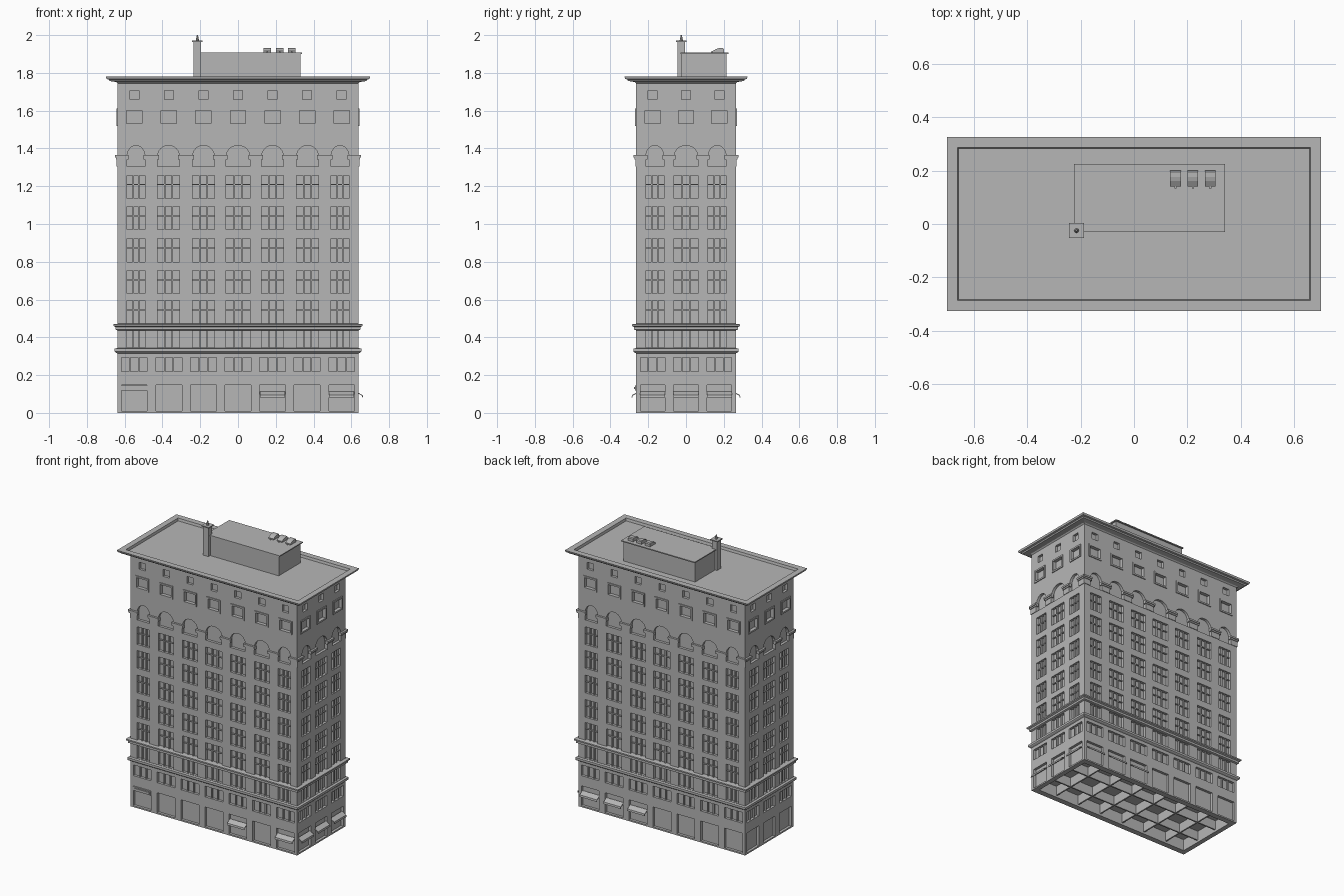
import bpy, bmesh, math
from mathutils import Matrix, Vector

if "Cube" in bpy.data.objects:
    bpy.data.objects.remove(bpy.data.objects["Cube"])

stone = bpy.data.materials.new("grey stone")
stone.use_nodes = True
GREY = (0.47, 0.47, 0.47, 1)
stone.diffuse_color = GREY
stone.node_tree.nodes["Principled BSDF"].inputs["Base Color"].default_value = GREY

X, Y = 0.638, 0.264          # half sizes of the walls
RECESS = 0.018
# side name -> (turn, wall distance, is the long side)
SIDES = {"front": (0, Y, True), "right": (90, X, False),
         "back": (180, Y, True), "left": (270, X, False)}


def prism(bm, pts, offset):
    """Solid made by sweeping a flat outline along an offset."""
    a = [bm.verts.new(p) for p in pts]
    b = [bm.verts.new(Vector(p) + Vector(offset)) for p in pts]
    n = len(a)
    faces = [bm.faces.new(a), bm.faces.new(b[::-1])]
    faces += [bm.faces.new((a[i], b[i], b[(i + 1) % n], a[(i + 1) % n])) for i in range(n)]
    bmesh.ops.recalc_face_normals(bm, faces=faces)
    return a + b


def box(bm, x0, x1, y0, y1, z0, z1):
    pts = [(x0, y0, z0), (x1, y0, z0), (x1, y1, z0), (x0, y1, z0)]
    return prism(bm, pts, (0, 0, z1 - z0))


def to_wall(bm, verts, side):
    """Turn verts built on a wall at y = 0, outward -y, to a side."""
    turn, dist, _ = SIDES[side]
    m = Matrix.Rotation(math.radians(turn), 4, 'Z') @ Matrix.Translation((0, -dist, 0))
    bmesh.ops.transform(bm, matrix=m, verts=verts)


def wall_box(bm, side, u0, u1, z0, z1, d0, d1):
    to_wall(bm, box(bm, u0, u1, -d1, -d0, z0, z1), side)


def rings(bm, levels):
    """Stacked rectangles joined to a closed solid."""
    loops = [[bm.verts.new((sx * x, sy * y, z)) for sx, sy in
              ((-1, -1), (1, -1), (1, 1), (-1, 1))] for x, y, z in levels]
    for a, b in zip(loops, loops[1:]):
        for i in range(4):
            j = (i + 1) % 4
            bm.faces.new((a[i], a[j], b[j], b[i]))
    bm.faces.new(loops[0][::-1])
    bm.faces.new(loops[-1])


def finish(bm, name):
    mesh = bpy.data.meshes.new(name)
    bm.to_mesh(mesh)
    bm.free()
    mesh.materials.append(stone)
    ob = bpy.data.objects.new(name, mesh)
    bpy.context.collection.objects.link(ob)
    return ob


def bays(long, kind):
    """Centre and width of each opening along a side."""
    if kind == "shaft":
        half = [(0, 0.125), (0.183, 0.115), (0.368, 0.115), (0.54, 0.095)] if long else \
               [(0, 0.125), (0.165, 0.095)]
    else:
        w = {"door": 0.137, "square": 0.082, "small": 0.048}[kind]
        step = 0.183 if long else 0.177
        half = [(i * step, w) for i in range(4 if long else 2)]
        if kind == "door" and not long:
            half = [(u, 0.13) for u, _ in half]
    return sorted([(-u, w) for u, w in half[1:]] + half)


# Rows: bottom, top, bay kind, upright bars, cross bars
ROWS = [(0.01, 0.148, "door", 0, 0), (0.218, 0.292, "door", 2, 0),
        (0.345, 0.435, "shaft", 2, 0)]
ROWS += [(z, z + 0.122, "shaft", 2, 1) for z in (0.472, 0.631, 0.80, 0.97, 1.135)]
ROWS += [(1.531, 1.6, "square", 0, 0), (1.66, 1.708, "small", 0, 0)]

cut, bars, frames, caps = (bmesh.new() for _ in range(4))
SPRING, CAP_LOW = 1.358, 1.305
for side, (_, dist, long) in SIDES.items():
    for z0, z1, kind, ups, crosses in ROWS:
        for u, w in bays(long, kind):
            wall_box(cut, side, u - w / 2, u + w / 2, z0, z1, -RECESS, 0.05)
            # glazing bars
            for i in range(ups):
                c = u + w * ((i + 1) / (ups + 1) - 0.5)
                wall_box(bars, side, c - 0.004, c + 0.004, z0, z1, -RECESS - 0.002, -0.007)
            for i in range(crosses):
                c = z0 + (z1 - z0) * 0.6
                wall_box(bars, side, u - w / 2, u + w / 2, c - 0.003, c + 0.003,
                         -RECESS - 0.002, -0.009)
            # raised surround of the upper windows
            if kind == "square":
                a, t = w / 2, 0.011
                for s in (-1, 1):
                    e = sorted((u + s * a, u + s * (a + t)))
                    wall_box(frames, side, *e, z0 - t, z1 + t, -0.004, 0.006)
                wall_box(frames, side, u - a, u + a, z1, z1 + t, -0.004, 0.006)
                wall_box(frames, side, u - a, u + a, z0 - t, z0, -0.004, 0.006)
    # arched recesses
    shaft = bays(long, "shaft")
    for u, w in shaft:
        r = w / 2
        pts = [(u - r, -0.05, CAP_LOW), (u + r, -0.05, CAP_LOW)]
        pts += [(u + r * math.cos(k * math.pi / 12), -0.05,
                 SPRING + 0.058 * math.sin(k * math.pi / 12)) for k in range(13)]
        to_wall(cut, prism(cut, pts, (0, 0.05 + RECESS, 0)), side)
    # capitals between the arches, wrapping the corners
    half = X if long else Y
    edges = [-half - 0.004] + [e for u, w in shaft for e in (u - w / 2, u + w / 2)] + [half + 0.004]
    for a, b in zip(edges[::2], edges[1::2]):
        lo = 0.008 if a > -half else 0.005
        hi = 0.008 if b < half else 0.005
        wall_box(caps, side, a, b, CAP_LOW, 1.342, -0.01, 0.004)
        wall_box(caps, side, a - lo, b + hi, 1.342, 1.352, -0.01, 0.009)
        wall_box(caps, side, a - lo, b + hi, 1.352, 1.364, -0.01, 0.014)

# Hollow underside
box(cut, -0.605, 0.605, -0.225, 0.225, -0.1, 0.08)

# Main walls with all openings cut in
bm = bmesh.new()
box(bm, -X, X, -Y, Y, 0, 1.757)
walls = finish(bm, "walls")
cutter = finish(cut, "opening_cutter")
cutter.hide_render = True
mod = walls.modifiers.new("openings", 'BOOLEAN')
mod.operation, mod.solver, mod.object = 'DIFFERENCE', 'EXACT', cutter
bpy.context.view_layer.objects.active = walls
bpy.ops.object.modifier_apply(modifier=mod.name)
bpy.data.objects.remove(cutter)

finish(bars, "window_bars")
finish(frames, "upper_window_frames")
finish(caps, "arch_capitals")

# Thin partitions under the ground floor
bm = bmesh.new()
for i in range(6):
    c = (i - 2.5) * 0.183
    box(bm, c - 0.005, c + 0.005, -0.23, 0.23, 0.015, 0.085)
for c in (-0.088, 0.088):
    box(bm, -0.61, 0.61, c - 0.005, c + 0.005, 0.015, 0.085)
finish(bm, "floor_partitions")

# Belt courses
for name, prof in {
    "lower_belt": ((0, 0.315), (0.010, 0.32), (0.015, 0.325), (0.015, 0.34), (0, 0.343)),
    "upper_belt": ((0, 0.437), (0.011, 0.441), (0.011, 0.455), (0.022, 0.460),
                   (0.022, 0.469), (0, 0.472)),
}.items():
    bm = bmesh.new()
    rings(bm, [(X + d, Y + d, z) for d, z in prof])
    finish(bm, name)

# Flared roof cornice with a sunken roof deck
bm = bmesh.new()
rings(bm, [(X + d, Y + d, z) for d, z in (
    (0, 1.745), (0.008, 1.752), (0.042, 1.757), (0.047, 1.765), (0.058, 1.768),
    (0.062, 1.781), (0.022, 1.781), (0.018, 1.764))])
finish(bm, "roof_cornice")

# Awnings: sloped sheet with a hanging valance
bm = bmesh.new()
step = 0.183
for side, spots in {"front": (step, 3 * step), "right": (-0.177, 0, 0.177),
                    "back": (-step, -2 * step, -3 * step)}.items():
    for u in spots:
        a = u - 0.066
        pts = [(a, 0.01, 0.112), (a, -0.022, 0.094), (a, -0.024, 0.081),
               (a, -0.020, 0.081), (a, -0.019, 0.091), (a, 0.01, 0.106)]
        to_wall(bm, prism(bm, pts, (0.132, 0, 0)), side)
finish(bm, "awnings")
bm = bmesh.new()
wall_box(bm, "front", -3 * step - 0.068, -3 * step + 0.068, 0.118, 0.146, -0.015, 0.005)
wall_box(bm, "front", -3 * step - 0.06, -3 * step + 0.06, 0.126, 0.138, 0, 0.010)
finish(bm, "folded_awning")

# Rooftop house
bm = bmesh.new()
box(bm, -0.22, 0.33, -0.025, 0.215, 1.76, 1.9)
box(bm, -0.225, 0.34, -0.03, 0.225, 1.9, 1.907)
finish(bm, "rooftop_house")

# Chimney with cap and spike
bm = bmesh.new()
box(bm, -0.235, -0.195, -0.045, -0.005, 1.76, 1.964)
box(bm, -0.243, -0.187, -0.053, 0.003, 1.964, 1.971)
bmesh.ops.create_cone(bm, cap_ends=True, segments=8, radius1=0.009, radius2=0.003, depth=0.03,
                      matrix=Matrix.Translation((-0.215, -0.025, 1.985)))
finish(bm, "chimney")

# Roof vents with a sloped front and a small knob
bm = bmesh.new()
for x in (0.135, 0.2, 0.265):
    pts = [(x, 0.2, 1.905), (x, 0.14, 1.905), (x, 0.14, 1.915), (x, 0.16, 1.927),
           (x, 0.175, 1.931), (x, 0.195, 1.931), (x, 0.2, 1.925)]
    prism(bm, pts, (0.04, 0, 0))
    box(bm, x + 0.016, x + 0.024, 0.132, 0.145, 1.907, 1.914)
finish(bm, "roof_vents")
